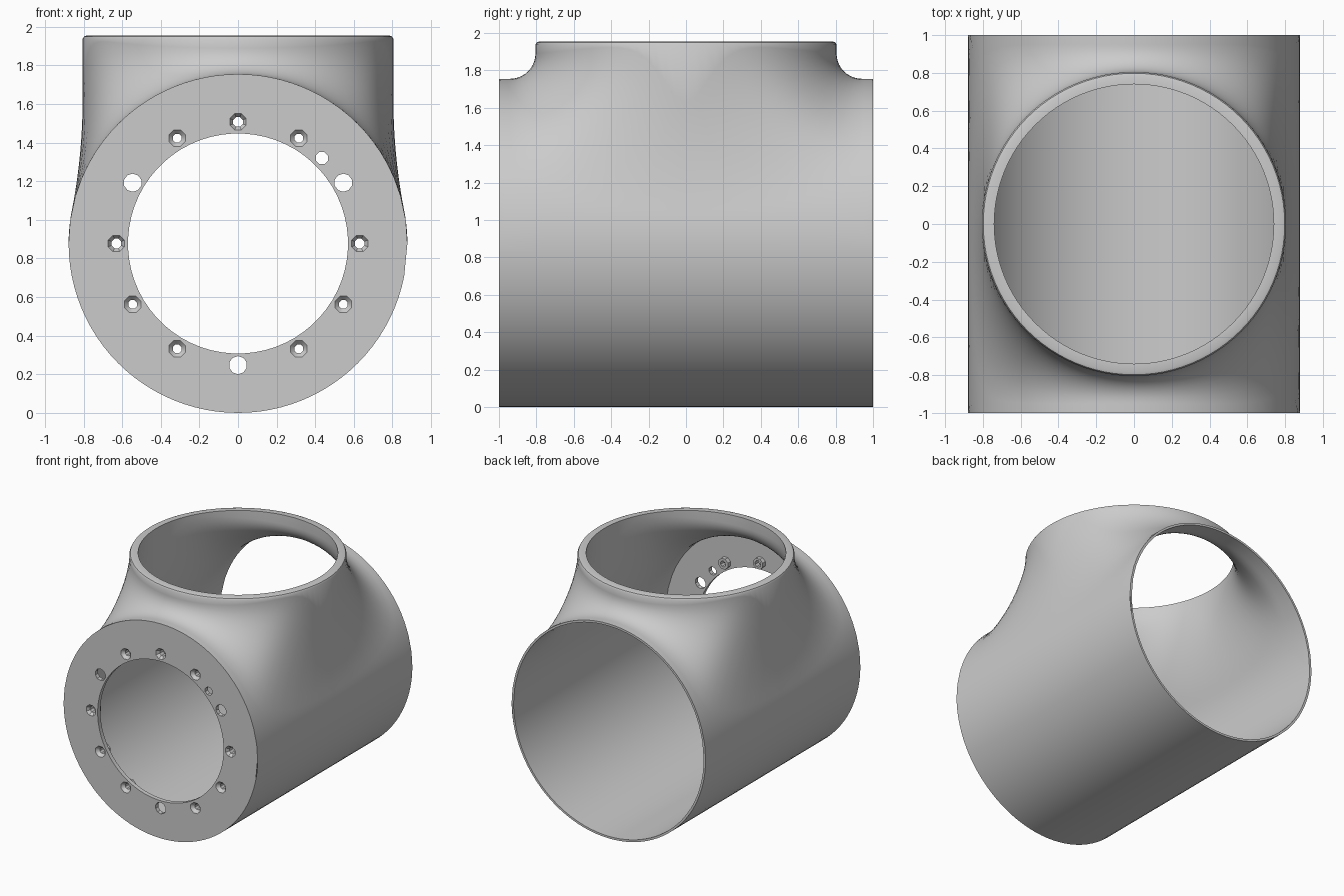
import bpy, bmesh
from math import sin, cos, pi, sqrt, atan2, radians
from mathutils import Vector

if "Cube" in bpy.data.objects:
    bpy.data.objects.remove(bpy.data.objects["Cube"])

ZC, TOP, N = 0.8775, 1.955, 96


def finish(bm, name):
    bmesh.ops.remove_doubles(bm, verts=bm.verts, dist=1e-4)
    bmesh.ops.recalc_face_normals(bm, faces=bm.faces)
    me = bpy.data.meshes.new(name)
    bm.to_mesh(me)
    bm.free()
    ob = bpy.data.objects.new(name, me)
    bpy.context.collection.objects.link(ob)
    return ob


def smooth(ob):
    bpy.ops.object.select_all(action='DESELECT')
    ob.select_set(True)
    bpy.context.view_layer.objects.active = ob
    bpy.ops.object.shade_smooth_by_angle(angle=radians(35))


def loft(bm, rows, closed):
    vs = [[bm.verts.new(p) for p in r] for r in rows]
    for a, b in zip(vs, vs[1:]):
        n = len(a)
        for i in range(n if closed else n - 1):
            k = (i + 1) % n
            bm.faces.new((a[i], a[k], b[k], b[i]))


def barrel(R, phi, y):
    return Vector((R * sin(phi), y, ZC + R * cos(phi)))


def column(j, R1, R2, yfoot, cap, lip):
    """Neck and fillet points of one first-quadrant column, plus its foot on the barrel."""
    t = j / N * 2 * pi
    a = yfoot / max(sin(t), 1e-6) - R1
    r = (a ** -2 + cap ** -2) ** -0.5
    d = R1 + r
    c = Vector((d * cos(t), d * sin(t), sqrt((R2 + r) ** 2 - (d * cos(t)) ** 2)))
    n0 = Vector((-cos(t), -sin(t), 0))
    n1 = Vector((-c.x, 0, -c.z)).normalized()
    pts = [Vector(((R1 - o) * cos(t), (R1 - o) * sin(t), TOP - h)) for o, h in lip]
    for k in range(11):
        pts.append(c + r * n0.slerp(n1, k / 10) + Vector((0, 0, ZC)))
    f = pts[-1]
    return pts, atan2(f.x, f.z - ZC), f.y


def skin(bm, R1, R2, yfoot, cap, lip, corner=None):
    """Barrel with a blended neck opening; returns the column used as corner."""
    q = N // 4
    cols = [column(j, R1, R2, yfoot, cap, lip) for j in range(q + 1)]
    if corner is None:
        corner = min(range(q + 1), key=lambda j: abs(cols[j][1] / (pi / 2) - cols[j][2]))
    quad, ys = [], set()
    for j, (pts, ph, y) in enumerate(cols):
        u = ph / (pi / 2)
        s = max(u, y)
        op, oy = min(1, u / s) * pi / 2, min(1, y / s)
        if j <= corner:
            op = pi / 2
        if j >= corner:
            oy = 1.0
        if j <= corner:
            ys.update((oy, -oy))
        quad.append(pts + [barrel(R2, ph + (op - ph) * k / 5, y + (oy - y) * k / 5) for k in range(1, 6)])
    full = []
    for i in range(N):
        sx = -1 if q < i < 3 * q else 1
        sy = -1 if i > 2 * q else 1
        h = i % (2 * q)
        j = h if h <= q else 2 * q - h
        full.append([(p.x * sx, p.y * sy, p.z) for p in quad[j]])
    loft(bm, list(zip(*full)), True)
    # lower half of the barrel
    ys = sorted(ys)
    loft(bm, [[barrel(R2, pi / 2 + pi * k / 48, y) for y in ys] for k in range(49)], False)
    bmesh.ops.remove_doubles(bm, verts=bm.verts, dist=1e-4)
    return corner


# Housing: outer and inner skins joined at the three rims
bm = bmesh.new()
corner = skin(bm, 0.805, 0.8775, 0.94, 3, [(0.022, 0), (0.007, 0.005), (0, 0.018)])
skin(bm, 0.74, 0.86, 0.88, 2, [(0, 0)], corner)
for axis, val, mid, mean in ((1, 1, (0, ZC), 0.869), (1, -1, (0, ZC), 0.869), (2, TOP, (0, 0), 0.76)):
    rim = [v for v in bm.verts if v.is_boundary and abs(v.co[axis] - val) < 1e-3]
    loops = ([], [])
    for v in rim:
        p, s = v.co.x - mid[0], v.co[3 - axis] - mid[1]
        loops[sqrt(p * p + s * s) > mean].append((round(atan2(s, p) % (2 * pi), 4) % 6.2831, v.co.copy()))
    loft(bm, [[c for _, c in sorted(l, key=lambda e: e[0])] for l in loops], True)
smooth(finish(bm, "tee_housing"))


# Front plate holes: x, z, front radius, sides, back radius (0 = plain through hole)
holes = []
for k in range(12):
    a = k * pi / 6
    x, z = 0.63 * sin(a), ZC + 0.63 * cos(a)
    if k in (2, 6, 10):
        holes.append((x, z, 0.047, 10, 0))
    elif k in (0, 3, 9):
        holes.append((x, z, 0.046, 8, 0.027))
    else:
        holes.append((x, z, 0.046, 8, 0.024))
holes.append((0.435, 1.32, 0.034, 8, 0))


def ring(x, z, r, n, y):
    return [(x + r * cos(2 * pi * (i + 0.5) / n), y, z + r * sin(2 * pi * (i + 0.5) / n)) for i in range(n)]


# Front flange with a central bore
bm = bmesh.new()
loft(bm, [ring(0, ZC, r, 64, y) for r, y in
          ((0.57, -1), (0.865, -1), (0.865, -0.965), (0.57, -0.965), (0.57, -1))], True)
flange = finish(bm, "front_flange")

bm = bmesh.new()
for x, z, r, n, _ in holes:
    rows = [ring(x, z, r, n, y) for y in (-1.1, -0.9)]
    loft(bm, rows, True)
    for row in rows:
        bm.faces.new([bm.verts.new(p) for p in row])
cutter = finish(bm, "hole_cutter")
cutter.hide_render = True
mod = flange.modifiers.new("holes", 'BOOLEAN')
mod.operation, mod.solver, mod.object = 'DIFFERENCE', 'EXACT', cutter
bpy.context.view_layer.objects.active = flange
bpy.ops.object.modifier_apply(modifier="holes")
bpy.data.objects.remove(cutter)
smooth(flange)

# Tapered bolt sockets behind the flange
bm = bmesh.new()
for x, z, r, n, rb in holes:
    if rb:
        loft(bm, [ring(x, z, a, n, y) for a, y in
                  ((r, -1), (rb, -0.975), (rb, -0.93), (r, -0.93), (r, -1))], True)
smooth(finish(bm, "bolt_sockets"))
